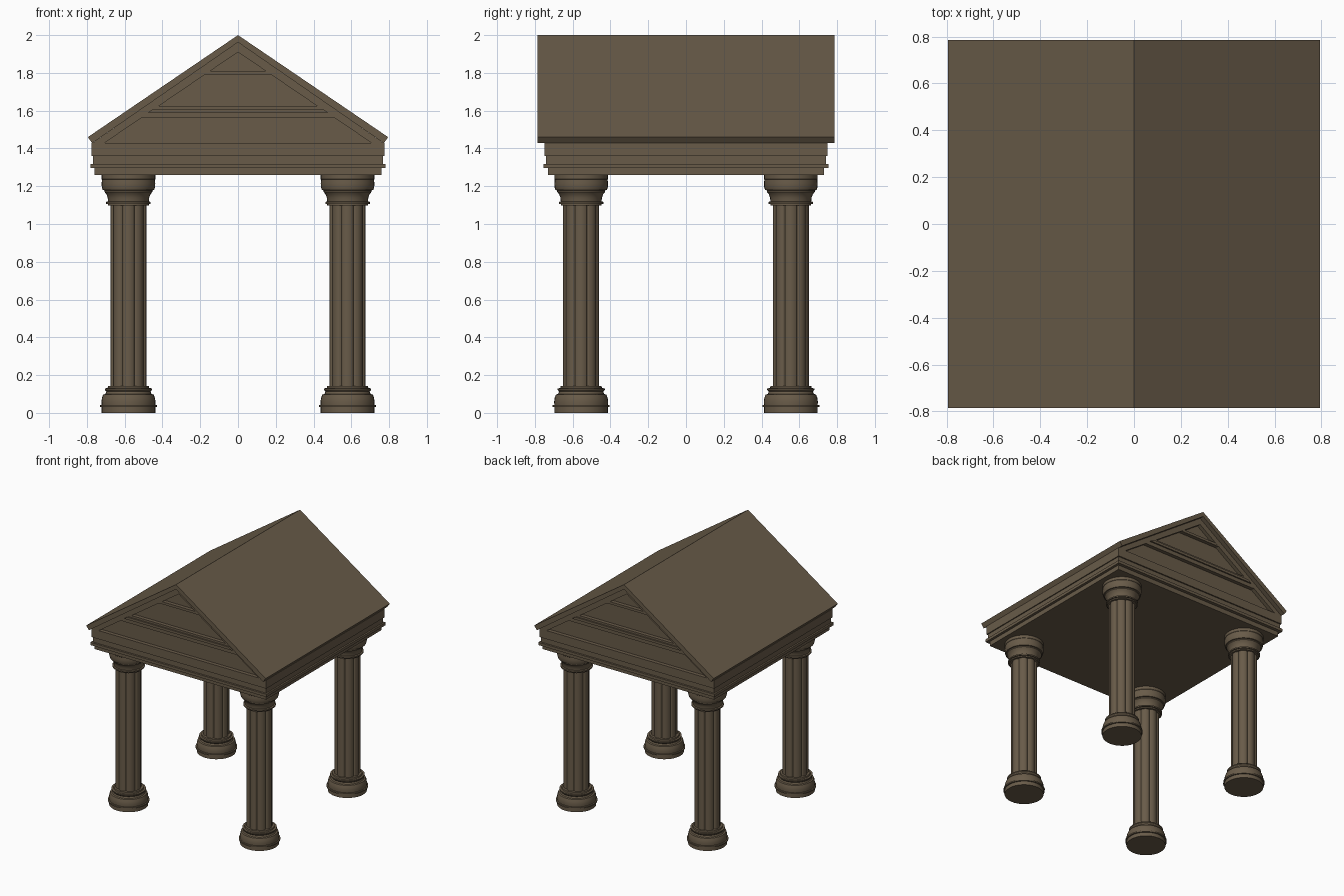
import bpy, bmesh, math

if "Cube" in bpy.data.objects:
    bpy.data.objects.remove(bpy.data.objects["Cube"])

stone = bpy.data.materials.new("brown stone")
stone.diffuse_color = (0.14, 0.105, 0.066, 1)
stone.use_nodes = True
stone.node_tree.nodes["Principled BSDF"].inputs["Base Color"].default_value = stone.diffuse_color


def make(name, verts, faces, smooth=False):
    me = bpy.data.meshes.new(name)
    me.from_pydata(verts, [], faces)
    bm = bmesh.new()
    bm.from_mesh(me)
    bmesh.ops.recalc_face_normals(bm, faces=bm.faces)
    bm.to_mesh(me)
    bm.free()
    me.materials.append(stone)
    ob = bpy.data.objects.new(name, me)
    bpy.context.collection.objects.link(ob)
    if smooth:
        bpy.ops.object.select_all(action='DESELECT')
        ob.select_set(True)
        bpy.context.view_layer.objects.active = ob
        bpy.ops.object.shade_smooth_by_angle(angle=math.radians(30))
    return ob


def prism(name, pts, depth):
    """Front outline (x, z) extruded from -depth to depth in y."""
    n = len(pts)
    verts = [(x, y, z) for y in (-depth, depth) for x, z in pts]
    faces = [tuple(range(n)), tuple(range(n, 2 * n))]
    faces += [(i, (i + 1) % n, n + (i + 1) % n, n + i) for i in range(n)]
    return make(name, verts, faces)


def rings(name, profile, radius_scale, cx, cy, n):
    """Stack of rings (r, z) around a vertical axis, closed at both ends."""
    verts, faces = [], []
    for r, z in profile:
        for i in range(n):
            a = 2 * math.pi * i / n
            s = r * radius_scale(a)
            verts.append((cx + s * math.cos(a), cy + s * math.sin(a), z))
    for k in range(len(profile) - 1):
        for i in range(n):
            j = (i + 1) % n
            faces.append((k * n + i, k * n + j, (k + 1) * n + j, (k + 1) * n + i))
    faces += [tuple(range(n)), tuple(range((len(profile) - 1) * n, len(profile) * n))]
    return make(name, verts, faces, True)


def round_scale(a):
    return 1.0


def fluted_scale(a):
    # eight rounded lobes with sharp grooves between them
    return 0.87 + 0.13 * math.sqrt(abs(math.cos(4 * a)))


# Columns: moulded base, lobed shaft, moulded capital
base = [(0.142, 0), (0.142, 0.03), (0.151, 0.031), (0.151, 0.041), (0.142, 0.042),
        (0.143, 0.06), (0.140, 0.08), (0.134, 0.097), (0.122, 0.1), (0.117, 0.112),
        (0.125, 0.122), (0.125, 0.13), (0.11, 0.131), (0.108, 0.142)]
capital = [(0.108, 1.097), (0.108, 1.106), (0.118, 1.107), (0.118, 1.117), (0.108, 1.12),
           (0.110, 1.14), (0.117, 1.158), (0.127, 1.17), (0.127, 1.178), (0.136, 1.18),
           (0.141, 1.195), (0.142, 1.215), (0.14, 1.235), (0.142, 1.237), (0.142, 1.262)]
for sx, xs in ((-1, "left"), (1, "right")):
    for sy, ys in ((-1, "front"), (1, "back")):
        cx, cy = 0.58 * sx, 0.555 * sy
        tag = ys + "_" + xs
        rings(tag + "_column_base", base, round_scale, cx, cy, 32)
        rings(tag + "_column_shaft", [(0.095, 0.135), (0.095, 1.105)], fluted_scale, cx, cy, 64)
        rings(tag + "_column_capital", capital, round_scale, cx, cy, 32)

# Entablature: stacked bands under the roof
for name, hx, hy, z0, z1 in (("lower_band", 0.76, 0.73, 1.26, 1.296),
                             ("ledge_band", 0.78, 0.755, 1.296, 1.318),
                             ("middle_band", 0.767, 0.74, 1.318, 1.36),
                             ("upper_band", 0.775, 0.75, 1.36, 1.428)):
    prism(name, [(-hx, z0), (hx, z0), (hx, z1), (-hx, z1)], hy)

# Roof slab
prism("roof", [(0, 2), (0.795, 1.46), (0.772, 1.428), (0, 1.962),
               (-0.772, 1.428), (-0.795, 1.46)], 0.785)

# Gable: recessed wall, sloping frame and horizontal bars
SLOPE = 0.68
prism("gable_wall", [(0, 1.955), (0.77, 1.427), (-0.77, 1.427)], 0.72)
prism("gable_frame", [(0, 1.963), (0.773, 1.427), (0.71, 1.427), (0, 1.91),
                      (-0.71, 1.427), (-0.773, 1.427)], 0.75)


def bar(name, z0, z1, depth):
    a, b = (1.915 - z0) / SLOPE, (1.915 - z1) / SLOPE
    prism(name, [(-a, z0), (a, z0), (b, z1), (-b, z1)], depth)


bar("upper_gable_bar", 1.79, 1.81, 0.7495)
bar("lower_gable_bar", 1.56, 1.626, 0.7495)
bar("lower_gable_ledge", 1.59, 1.61, 0.76)
